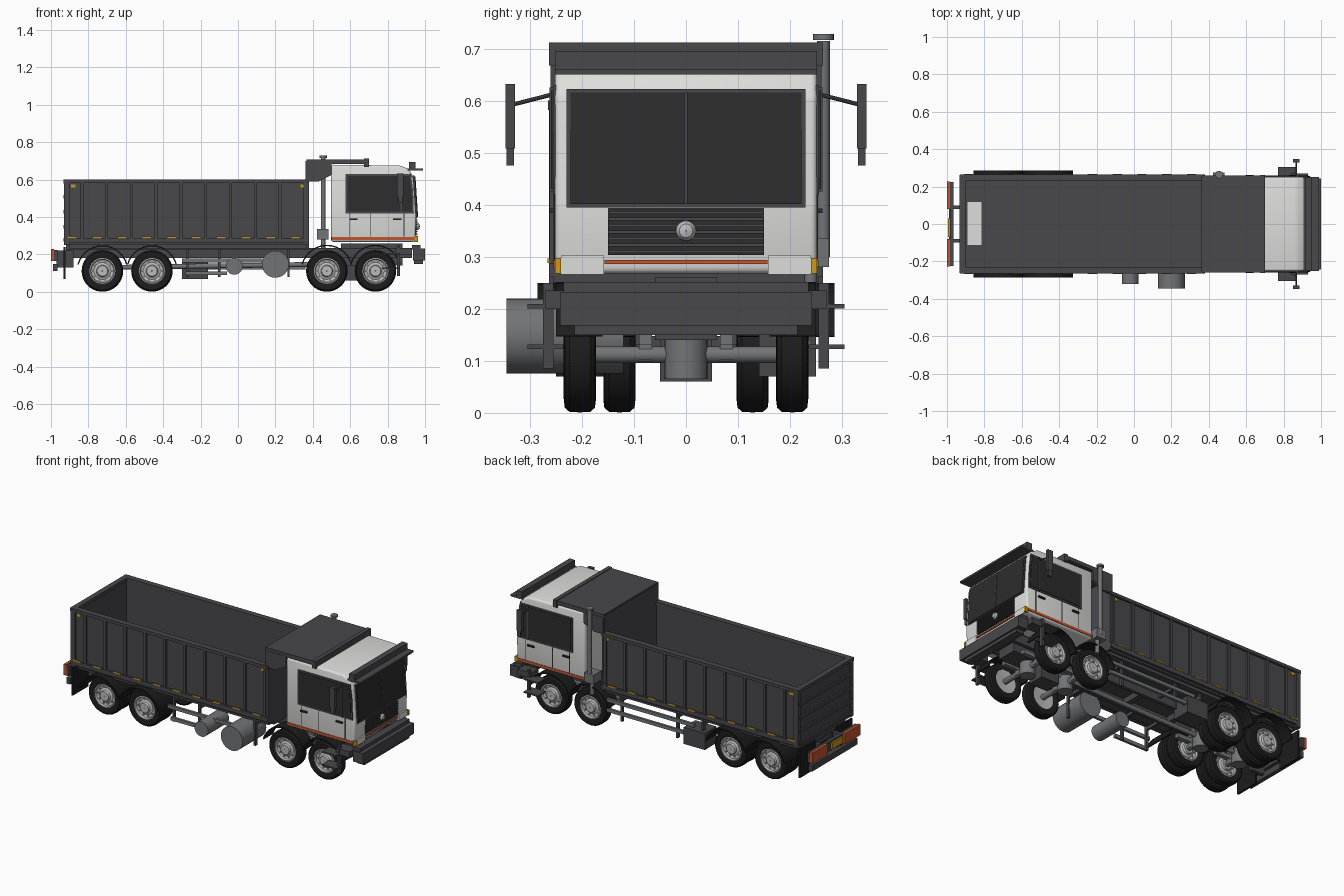
import bpy, bmesh, math
from mathutils import Vector

cube = bpy.data.objects.get("Cube")
if cube:
    bpy.data.objects.remove(cube)


def paint(name, r, g, b):
    m = bpy.data.materials.new(name)
    m.use_nodes = True
    m.diffuse_color = (r, g, b, 1)
    m.node_tree.nodes["Principled BSDF"].inputs["Base Color"].default_value = (r, g, b, 1)
    return m


body = paint("dark_grey_paint", .065, .064, .07)
white = paint("white_paint", .73, .73, .71)
glass = paint("dark_glass", .026, .026, .026)
rubber = paint("black_rubber", .012, .012, .012)
steel = paint("mid_grey_steel", .17, .175, .18)
rim = paint("light_grey_rim", .5, .5, .5)
amber = paint("amber_lens", .6, .32, .01)
red = paint("orange_red", .55, .09, .03)


def finish(name, bm, mat, smooth=False):
    bmesh.ops.recalc_face_normals(bm, faces=bm.faces)
    me = bpy.data.meshes.new(name)
    bm.to_mesh(me)
    bm.free()
    me.materials.append(mat)
    ob = bpy.data.objects.new(name, me)
    bpy.context.collection.objects.link(ob)
    if smooth:
        bpy.ops.object.select_all(action='DESELECT')
        ob.select_set(True)
        bpy.context.view_layer.objects.active = ob
        bpy.ops.object.shade_smooth_by_angle(angle=math.radians(35))
    return ob


def box(name, xs, ys, zs, mat):
    bm = bmesh.new()
    bmesh.ops.create_cube(bm, size=1)
    for v in bm.verts:
        for i, (a, b) in enumerate((xs, ys, zs)):
            v.co[i] = a if v.co[i] < 0 else b
    return finish(name, bm, mat)


def prism(name, pts, y0, y1, mat, round_by=0):
    # side outline in x and z, extruded across the width
    bm = bmesh.new()
    f = bm.faces.new([bm.verts.new((x, y0, z)) for x, z in pts])
    new = bmesh.ops.extrude_face_region(bm, geom=[f])["geom"]
    bmesh.ops.translate(bm, vec=(0, y1 - y0, 0), verts=[v for v in new if isinstance(v, bmesh.types.BMVert)])
    if round_by:
        bmesh.ops.bevel(bm, geom=bm.edges[:], offset=round_by, segments=3, profile=.5, affect='EDGES')
    return finish(name, bm, mat, round_by > 0)


def rod(name, a, b, r, mat, n=20):
    a, b = Vector(a), Vector(b)
    bm = bmesh.new()
    bmesh.ops.create_cone(bm, cap_ends=True, segments=n, radius1=r, radius2=r, depth=(b - a).length)
    bm.transform((b - a).to_track_quat('Z', 'Y').to_matrix().to_4x4())
    bmesh.ops.translate(bm, vec=(a + b) / 2, verts=bm.verts)
    return finish(name, bm, mat, True)


def lathe(name, prof, centre, s, mat, n=40):
    # closed profile of (radius, offset) turned about the y axis
    bm = bmesh.new()
    rings = []
    for i in range(n):
        t = math.tau * i / n
        rings.append([bm.verts.new(Vector(centre) + Vector((r * math.cos(t), s * y, r * math.sin(t)))) for r, y in prof])
    for i in range(n):
        p, q = rings[i], rings[(i + 1) % n]
        for k in range(len(prof)):
            j = (k + 1) % len(prof)
            bm.faces.new((p[k], p[j], q[j], q[k]))
    return finish(name, bm, mat, True)


def arch(name, x, y0, y1, r, mat, a0, a1):
    # curved mudguard strip
    ang = [math.radians(a0 + (a1 - a0) * i / 14) for i in range(15)]
    pts = [(x + r * math.cos(t), AXLE_Z + r * math.sin(t)) for t in ang]
    pts += [(x + (r - .007) * math.cos(t), AXLE_Z + (r - .007) * math.sin(t)) for t in reversed(ang)]
    prism(name, pts, y0, y1, mat)


AXLE_Z = .112
FRONT, REAR = (.475, .735), (-.725, -.46)
TYRE = [(.068, -.026), (.085, -.031), (.102, -.029), (.11, -.02), (.111, 0), (.11, .02), (.102, .029), (.085, .031), (.068, .026)]
RIM = [(.07, -.025), (.07, .026), (.064, .028), (.06, .016), (.045, .012), (.032, .018), (.028, .03), (.002, .03), (.002, -.02)]


def wheel(x, y, s, name):
    lathe(name + "_tyre", TYRE, (x, y, AXLE_Z), s, rubber)
    lathe(name + "_rim", RIM, (x, y, AXLE_Z), s, rim)
    for i in range(10):
        t = math.tau * i / 10
        px, pz = x + .051 * math.cos(t), AXLE_Z + .051 * math.sin(t)
        rod(name + "_rim_hole", (px, y + s * .012, pz), (px, y + s * .016, pz), .006, steel, 8)


# Wheels, axles and mudguards
for x in FRONT + REAR:
    rear = x < 0
    rod("axle", (x, -.2, AXLE_Z), (x, .2, AXLE_Z), .016, steel)
    rod("differential", (x, 0, .065), (x, 0, .148), .042, steel)
    for s in (1, -1):
        wheel(x, s * .204, s, "outer_wheel")
        if rear:
            wheel(x, s * .128, -s, "inner_wheel")
            arch("rear_mudguard", x, s * .1, s * .285, .138, rubber, 15, 165)
        else:
            arch("front_mudguard", x, s * .16, s * .25, .14, rubber, 15, 165)
        box("spring", (x - .1, x + .1), sorted((s * .065, s * .09)), (.13, .155), steel)
        box("spring_hanger", (x - .012, x + .012), sorted((s * .065, s * .09)), (.1, .22), steel)

# Chassis
for s in (1, -1):
    box("chassis_rail", (-.92, .93), sorted((s * .07, s * .09)), (.18, .235), body)
for x in (-.9, -.6, -.3, 0, .3, .6, .9):
    box("cross_member", (x - .015, x + .015), (-.08, .08), (.19, .225), body)
rod("drive_shaft", (-.725, 0, .13), (.6, 0, .15), .013, steel)
box("engine", (.55, .88), (-.06, .06), (.14, .26), body)
box("sump", (.56, .68), (-.05, .05), (.06, .15), body)
box("bed_subframe", (-.92, .38), (-.2, .2), (.225, .255), body)

# Dump bed
box("bed_floor", (-.915, .375), (-.25, .25), (.25, .275), body)
box("floor_plate", (-.89, -.815), (-.112, .118), (.275, .28), white)
box("bed_headboard", (.362, .38), (-.255, .255), (.25, .7), body)
box("tailgate", (-.925, -.905), (-.255, .255), (.25, .59), body)
box("tailgate_top", (-.932, -.9), (-.263, .263), (.58, .6), body)
for z in (.27, .34, .42, .5):
    box("tailgate_rib", (-.934, -.92), (-.25, .25), (z, z + .018), body)
for s in (1, -1):
    side = lambda a, b: sorted((s * a, s * b))
    box("bed_side", (-.915, .375), side(.235, .252), (.26, .59), body)
    box("bed_top_rail", (-.93, .38), side(.23, .265), (.582, .6), body)
    box("bed_bottom_rail", (-.92, .38), side(.235, .263), (.262, .288), body)
    box("bed_lower_sill", (-.9, .37), side(.2, .235), (.232, .262), body)
    box("rear_corner_post", (-.93, -.9), side(.235, .263), (.25, .59), body)
    for i in range(10):
        x = -.835 + .1325 * i
        box("bed_rib", (x - .008, x + .008), side(.25, .262), (.28, .585), body)
        box("side_marker", (x - .075, x - .025), side(.262, .266), (.288, .297), amber)
    for x in (-.88, .345):
        box("corner_marker", (x - .012, x + .012), side(.25, .256), (.558, .575), amber)
    prism("guard_gusset", [(.37, .59), (.43, .59), (.5, .625), (.5, .69), (.37, .69)], s * .245, s * .26, body)
box("cab_guard", (.365, .69), (-.258, .258), (.685, .708), body)
box("cab_guard_lip", (.675, .7), (-.263, .263), (.668, .712), body)

# Cab
prism("cab_shell", [(.497, .268), (.948, .268), (.952, .4), (.938, .61), (.915, .655), (.87, .675), (.497, .68)],
      -.252, .252, white, .012)
prism("windscreen_frame", [(.945, .395), (.957, .395), (.943, .622), (.93, .622)], -.23, .23, body)
prism("windscreen", [(.95, .401), (.96, .401), (.946, .616), (.936, .616)], -.222, .222, glass)
prism("windscreen_divider", [(.952, .401), (.963, .401), (.949, .616), (.94, .616)], -.003, .003, body)
box("grille_panel", (.94, .954), (-.15, .15), (.303, .394), glass)
for i in range(7):
    box("grille_slat", (.95, .96), (-.15, .15), (.307 + i * .0125, .313 + i * .0125), body)
lathe("round_grille_cap", [(.001, -.01), (.02, -.01), (.019, 0), (.013, .007), (.001, .01)], (0, 0, 0), 1, rim, 20)
cap = bpy.context.object
cap.rotation_euler.z = -math.pi / 2
cap.location = (.962, 0, .35)
box("front_stripe", (.945, .955), (-.157, .157), (.286, .294), red)
box("sun_visor", (.905, .99), (-.252, .252), (.65, .661), body)
box("visor_bar", (.915, .95), (-.252, .252), (.661, .695), body)

for s in (1, -1):
    side = lambda a, b: sorted((s * a, s * b))
    prism("side_window_frame", [(.575, .42), (.94, .42), (.936, .54), (.925, .63), (.575, .63)], s * .25, s * .256, body)
    prism("side_window", [(.585, .43), (.932, .43), (.928, .54), (.917, .62), (.585, .62)], s * .25, s * .259, glass)
    box("quarter_pillar", (.868, .876), side(.25, .262), (.425, .625), body)
    box("side_stripe", (.5, .943), side(.25, .255), (.278, .293), red)
    for x in (.597, .71, .888):
        box("door_seam", (x - .002, x + .002), side(.25, .2535), (.295, .42), glass)
    for x in (.617, .852):
        box("door_handle", (x - .022, x + .022), side(.25, .262), (.384, .393), glass)
    box("headlight", (.945, .958), side(.158, .24), (.266, .302), white)
    box("indicator", (.94, .962), side(.24, .252), (.268, .298), amber)
    # Mirrors
    rod("mirror_arm", (.868, s * .245, .615), (.868, s * .335, .592), .004, body, 8)
    box("mirror", (.85, .885), side(.329, .347), (.508, .632), body)
    box("lower_mirror", (.857, .88), side(.331, .345), (.475, .508), body)
    # Steps
    box("step_panel", (.85, .865), side(.255, .275), (.085, .25), body)
    box("step_bracket", (.84, .93), side(.2, .27), (.2, .235), body)
    for z in (.205, .127):
        box("step", (.77, .865), side(.235, .305), (z - .004, z + .004), body)

# Bumpers, rear lights and flaps
box("front_bumper", (.935, 1), (-.242, .242), (.168, .232), body)
box("bumper_top", (.93, .975), (-.235, .235), (.226, .252), body)
box("bumper_lower", (.94, .99), (-.214, .214), (.15, .168), body)
box("rear_light_bar", (-.985, -.965), (-.225, .225), (.165, .225), body)
box("rear_underrun_bar", (-.99, -.965), (-.215, .215), (.112, .148), body)
box("rear_plate", (-.994, -.985), (-.07, .03), (.175, .215), amber)
for s in (1, -1):
    side = lambda a, b: sorted((s * a, s * b))
    box("rear_light", (-1, -.983), side(.08, .226), (.165, .23), red)
    box("rear_bar_arm", (-.97, -.88), side(.08, .1), (.13, .22), body)
    box("mudflap", (-.932, -.922), side(.1, .25), (.07, .24), rubber)

# Tanks and side equipment
rod("large_tank", (.2, -.345, .148), (.2, -.12, .148), .072, steel, 32)
rod("small_tank", (-.02, -.32, .137), (-.02, -.12, .137), .045, steel, 32)
box("battery_box", (-.3, -.16), (.14, .25), (.07, .17), body)
for z in (.13, .19):
    box("left_side_guard", (-.22, .36), (.225, .24), (z - .01, z + .01), steel)
for x0, x1, z in ((-.3, .13, .168), (-.28, -.06, .1)):
    box("right_side_guard", (x0, x1), (-.24, -.225), (z - .01, z + .01), steel)
for s in (1, -1):
    for x in (-.27, -.1, .27):
        box("guard_post", (x - .006, x + .006), sorted((s * .21, s * .228)), (.08, .23), body)
        box("guard_strut", (x - .006, x + .006), sorted((s * .08, s * .225)), (.2, .22), body)

# Exhaust stack
rod("exhaust_stack", (.455, .264, .3), (.455, .264, .715), .0125, steel)
rod("exhaust_cap", (.455, .264, .717), (.455, .264, .728), .02, steel)
box("exhaust_box", (.423, .485), (.2, .275), (.28, .335), steel)
rod("exhaust_link", (.455, .24, .2), (.455, .24, .29), .012, steel)
